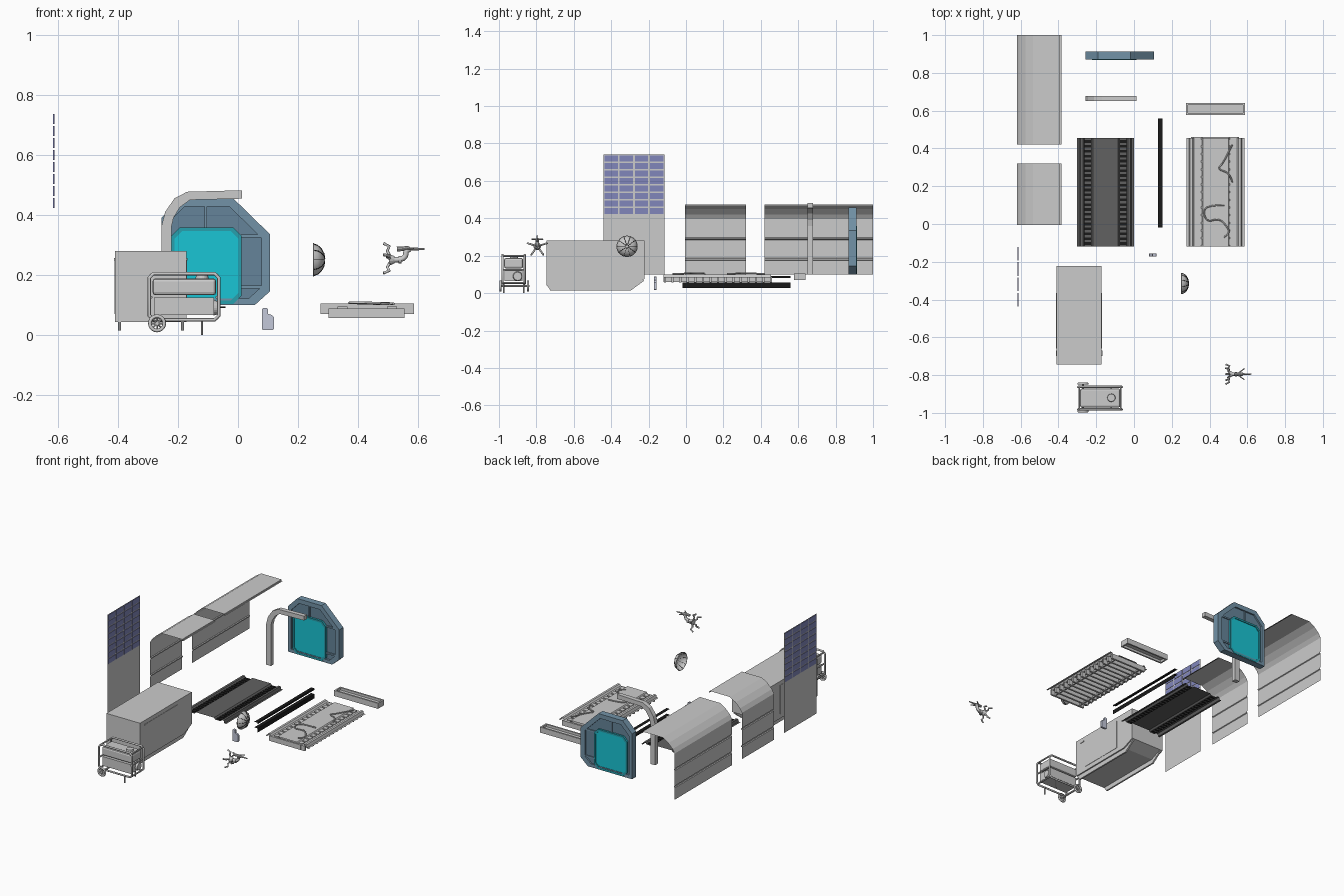
import bpy, bmesh
from math import sin, cos, pi
from mathutils import Vector

if "Cube" in bpy.data.objects:
    bpy.data.objects.remove(bpy.data.objects["Cube"])

def material(name, r, g, b):
    m = bpy.data.materials.new(name)
    m.diffuse_color = (r, g, b, 1)
    m.use_nodes = True
    m.node_tree.nodes["Principled BSDF"].inputs["Base Color"].default_value = m.diffuse_color
    return m

BLUE = material("hatch_blue", 0.17, 0.29, 0.39)
BLUE2 = material("hatch_panel_blue", 0.13, 0.23, 0.32)
TEAL = material("door_teal", 0.01, 0.56, 0.66)
TEAL2 = material("door_trim_teal", 0.02, 0.35, 0.42)
CELL = material("solar_cell", 0.22, 0.24, 0.50)
DARK = material("dark_floor", 0.12, 0.12, 0.12)
BLACK = material("black", 0.01, 0.01, 0.01)
LAV = material("lavender", 0.55, 0.58, 0.70)

def finish(name, bm, mat=None, smooth=False):
    me = bpy.data.meshes.new(name)
    bm.to_mesh(me)
    bm.free()
    ob = bpy.data.objects.new(name, me)
    bpy.context.collection.objects.link(ob)
    if mat:
        me.materials.append(mat)
    if smooth:
        for p in me.polygons:
            p.use_smooth = True
    return ob

def boxes(name, items, mat=None):
    bm = bmesh.new()
    for lo, hi in items:
        vs = bmesh.ops.create_cube(bm, size=1)["verts"]
        for v in vs:
            v.co = [lo[i] + (v.co[i] + 0.5) * (hi[i] - lo[i]) for i in range(3)]
    return finish(name, bm, mat)

def place(axis, p, t):
    return (t, p[0], p[1]) if axis == "X" else (p[0], t, p[1])

def prism(name, pts, axis, a, b, mat=None, closed=True):
    """Extrude a profile along an axis; an open profile gives a thin sheet."""
    bm = bmesh.new()
    A, B = [[bm.verts.new(place(axis, p, t)) for p in pts] for t in (a, b)]
    n = len(pts)
    for i in range(n if closed else n - 1):
        j = (i + 1) % n
        bm.faces.new((A[i], A[j], B[j], B[i]))
    if closed:
        bm.faces.new(A[::-1])
        bm.faces.new(B)
        bmesh.ops.recalc_face_normals(bm, faces=bm.faces)
    return finish(name, bm, mat)

def ring(name, outer, inner, a, b, mat=None):
    """Frame between two outlines in xz, extruded along y."""
    bm = bmesh.new()
    L = [[bm.verts.new((p[0], t, p[1])) for p in pts]
         for pts, t in ((outer, a), (outer, b), (inner, b), (inner, a))]
    n = len(outer)
    for k in range(4):
        for i in range(n):
            j = (i + 1) % n
            bm.faces.new((L[k][i], L[k][j], L[(k + 1) % 4][j], L[(k + 1) % 4][i]))
    bmesh.ops.recalc_face_normals(bm, faces=bm.faces)
    return finish(name, bm, mat)

def rods(name, items, seg=10, mat=None):
    """Straight round bars: (start, end, radius, end radius)."""
    bm = bmesh.new()
    for p, q, r1, r2 in items:
        p, q = Vector(p), Vector(q)
        d = q - p
        M = d.to_track_quat("Z", "Y").to_matrix().to_4x4()
        M.translation = (p + q) / 2
        bmesh.ops.create_cone(bm, cap_ends=True, segments=seg, radius1=r1, radius2=r2,
                              depth=d.length, matrix=M)
    return finish(name, bm, mat)

def tube(name, pts, r, cyclic=False, kind="POLY", mat=None):
    cu = bpy.data.curves.new(name, "CURVE")
    cu.dimensions, cu.bevel_depth, cu.bevel_resolution, cu.use_fill_caps = "3D", r, 2, True
    s = cu.splines.new(kind)
    s.points.add(len(pts) - 1)
    for sp, p in zip(s.points, pts):
        sp.co = (*p, 1)
    s.use_cyclic_u = cyclic
    if kind == "NURBS":
        s.use_endpoint_u, s.order_u, s.resolution_u = True, 3, 6
    ob = bpy.data.objects.new(name, cu)
    bpy.context.collection.objects.link(ob)
    if mat:
        cu.materials.append(mat)
    bpy.ops.object.select_all(action="DESELECT")
    ob.select_set(True)
    bpy.context.view_layer.objects.active = ob
    bpy.ops.object.convert(target="MESH")

def scaled(pts, f, c):
    return [(c[0] + (x - c[0]) * f, c[1] + (z - c[1]) * f) for x, z in pts]

def chamfer_rect(x0, x1, z0, z1, c):
    return [(x0 + c, z0), (x1 - c, z0), (x1, z0 + c), (x1, z1 - c),
            (x1 - c, z1), (x0 + c, z1), (x0, z1 - c), (x0, z0 + c)]

# wall and roof sheets
wall = [(-.62, .10), (-.62, .175), (-.615, .178), (-.615, .185), (-.62, .188), (-.62, .285),
        (-.615, .288), (-.615, .295), (-.62, .298), (-.62, .395), (-.605, .42), (-.575, .45),
        (-.535, .475), (-.392, .475), (-.392, .466), (-.384, .466)]
prism("long_wall", wall, "Y", .42, 1.0, closed=False)
prism("short_wall", wall, "Y", -.005, .32, closed=False)

# solar wall
prism("solar_backing", [(-.615, .10), (-.615, .74)], "Y", -.44, -.115, closed=False)
boxes("solar_cells", [((-.6175, -.436 + i * .081, .423 + j * .04),
                       (-.6125, -.436 + i * .081 + .072, .423 + j * .04 + .033))
                      for i in range(4) for j in range(8)], CELL)

# dark floor with two ladder tracks
def floor_profile(x, w):
    p = [(0, .083), (.012, .083), (.018, .10), (.032, .10), (.04, .09), (.078, .09), (.086, .10)]
    p = [(a, b) for a, b in p]
    return [(x + a, b) for a, b in p] + [(x + w - a, b) for a, b in p[::-1]]
prism("dark_floor", floor_profile(-.302, .302), "Y", -.12, .455, DARK, closed=False)
boxes("dark_floor_rungs", [((x, -.11 + i * .0257, .089), (x + .034, -.11 + i * .0257 + .014, .094))
                           for x in (-.261, -.075) for i in range(22)], BLACK)

# grey floor with joists, rungs and cables
prism("grey_floor", floor_profile(.278, .307), "Y", -.12, .455, closed=False)
boxes("grey_floor_joists", [((.302, -.118 + i * .0405, .056), (.556, -.118 + i * .0405 + .012, .088))
                            for i in range(15)])
boxes("grey_floor_rungs", [((x, -.11 + i * .0405, .088), (x + .034, -.11 + i * .0405 + .03, .094))
                           for x in (.332, .497) for i in range(14)])
boxes("grey_floor_stringers", [((x, -.12, .06), (x + .008, .455, .088)) for x in (.33, .52)])
tube("cable_long", [(.52, .42, .103), (.50, .38, .105), (.47, .32, .106), (.44, .29, .106),
                    (.51, .27, .105), (.52, .22, .103)], .004, kind="NURBS")
tube("cable_short", [(.48, .10, .103), (.40, .10, .106), (.365, .07, .106), (.385, .01, .108),
                     (.45, .03, .106), (.49, -.01, .105), (.51, -.05, .103), (.475, -.07, .103)],
     .004, kind="NURBS")

# cross beam tray
boxes("cross_beam", [((.275, .577, .07), (.587, .587, .105)), ((.275, .63, .07), (.587, .64, .105)),
                     ((.275, .587, .07), (.285, .63, .105)), ((.577, .587, .07), (.587, .63, .105)),
                     ((.285, .587, .085), (.577, .63, .09))])

# black rails
prism("lower_rail", [(.15, .028), (.15, .056), (.127, .056)], "Y", -.018, .558, BLACK, False)
prism("upper_rail", [(.15, .082), (.15, .092), (.127, .092)], "Y", -.018, .558, BLACK, False)

# roof rib
outer = [(-.256, .10), (-.256, .36), (-.243, .41), (-.212, .455), (-.17, .477), (.013, .482)]
inner = [(-.222, .10), (-.222, .36), (-.215, .39), (-.194, .425), (-.16, .45), (.013, .454)]
prism("roof_rib", outer + inner[::-1], "Y", .65, .678)

# hatch bulkhead and door
hatch = [(-.256, .10), (.057, .10), (.107, .145), (.107, .335), (-.018, .457), (-.19, .457),
         (-.256, .39)]
mid = (-.1, .25)
ring("hatch_rim", hatch, scaled(hatch, .86, mid), .87, .912, BLUE)
prism("hatch_panel", scaled(hatch, .87, mid), "Y", .882, .902, BLUE2)
boxes("hatch_ribs", [((-.112, .874, .35), (-.104, .908, .44)), ((.01, .874, .325), (.09, .908, .335)),
                     ((.01, .874, .155), (.09, .908, .165))], BLUE)
door = chamfer_rect(-.222, .012, .103, .358, .028)
ring("door_frame", door, scaled(door, .91, (-.105, .23)), .868, .914, TEAL2)
prism("door_panel", scaled(door, .92, (-.105, .23)), "Y", .873, .909, TEAL)

# equipment housing: body, skids, side panels and handles
prism("housing_body", [(-.745, .042), (-.30, .042), (-.222, .075), (-.222, .28), (-.745, .28)],
      "X", -.41, -.172)
for x in (-.40, -.19):
    prism("housing_skid", [(-.745, .045), (-.725, .014), (-.295, .014), (-.222, .068), (-.26, .075)],
          "X", x, x + .01)
boxes("housing_side_panels", [((x, -.66, .07), (x + .004, -.365, .255)) for x in (-.412, -.174)])
boxes("housing_handles", [((x, -.70, .248), (x + .006, -.67, .256)) for x in (-.414, -.174)])

# generator: tube frame, body, tank, wheels, legs
frame = chamfer_rect(-.296, -.064, .05, .204, .014)
for y in (-.981, -.862):
    tube("generator_frame", [(x, y, z) for x, z in frame], .006, cyclic=True)
rods("generator_crossbars", [((x, -.981, z), (x, -.862, z), .005, .005)
                             for x in (-.29, -.07) for z in (.055, .125, .199)])
boxes("generator_body", [((-.28, -.97, .066), (-.08, -.873, .125))])
tank = boxes("generator_tank", [((-.285, -.972, .132), (-.073, -.871, .188))])
bev = tank.modifiers.new("round", "BEVEL")
bev.width, bev.segments = .01, 2
rods("fuel_cap", [((-.12, -.92, .186), (-.12, -.92, .199), .022, .02)], 20)
rods("generator_dial", [((-.082, -.90, .09), (-.068, -.90, .09), .026, .022)], 20)
rods("generator_legs", [((-.12, y, 0), (-.12, y, .05), .004, .004) for y in (-.975, -.868)])
wx, wz = -.27, .038
for y in (-.992, -.845):
    tube("wheel_tyre", [(wx + .024 * cos(k * pi / 10), y, wz + .024 * sin(k * pi / 10))
                        for k in range(20)], .006, cyclic=True)
    rods("wheel_spokes", [((wx, y, wz), (wx + .022 * cos(k * pi / 4), y, wz + .022 * sin(k * pi / 4)),
                           .003, .003) for k in range(8)], 6)
rods("wheel_axle", [((wx, -.998, wz), (wx, -.838, wz), .006, .006)])

# dish with radial ribs
prof = [(.252, .055), (.266, .05), (.278, .038), (.286, .022), (.289, .006)]
def dish_pt(x, r, a):
    return (x, -.315 + r * cos(a), .25 + r * sin(a))
bm = bmesh.new()
loops = [[bm.verts.new(dish_pt(x, r, k * pi / 15)) for k in range(30)] for x, r in prof]
for A, B in zip(loops, loops[1:]):
    for k in range(30):
        j = (k + 1) % 30
        bm.faces.new((A[k], A[j], B[j], B[k]))
bm.faces.new(loops[-1])
finish("dish", bm, smooth=True)
for k in range(10):
    tube("dish_rib", [dish_pt(x + .001, r, k * pi / 5) for x, r in prof], .0012, mat=BLACK)
tube("dish_rim", [dish_pt(.252, .055, k * pi / 15) for k in range(30)], .002, cyclic=True)

# gripper: curved arm, hub, fingers, tail
cy = -.795
tube("gripper_arm", [(.515, cy, .25), (.545, cy, .25), (.56, cy, .262), (.56, cy, .282),
                     (.575, cy, .286)], .009, kind="NURBS")
rods("gripper_hub", [((.503, cy, .25), (.522, cy, .25), .02, .012),
                     ((.535, cy, .25), (.545, cy, .25), .013, .013)], 14)
rods("gripper_tail", [((.53, cy, .286), (.57, cy, .288), .008, .008),
                      ((.57, cy, .286), (.622, cy, .286), .006, .003),
                      ((.545, cy, .288), (.585, cy + .03, .288), .004, .003),
                      ((.545, cy, .288), (.585, cy - .03, .288), .004, .003)])
for k in range(5):
    a = pi / 2 + k * 2 * pi / 5
    tube("gripper_finger", [(x, cy + r * cos(a), .25 + r * sin(a)) for x, r in
                            ((.508, .01), (.498, .03), (.505, .045), (.485, .055))], .005)

# small canister
prism("canister", [(.083, .016), (.116, .016), (.12, .02), (.12, .058), (.113, .066), (.1, .07),
                   (.1, .086), (.096, .09), (.085, .09), (.08, .085), (.08, .02)],
      "Y", -.171, -.157, LAV)
